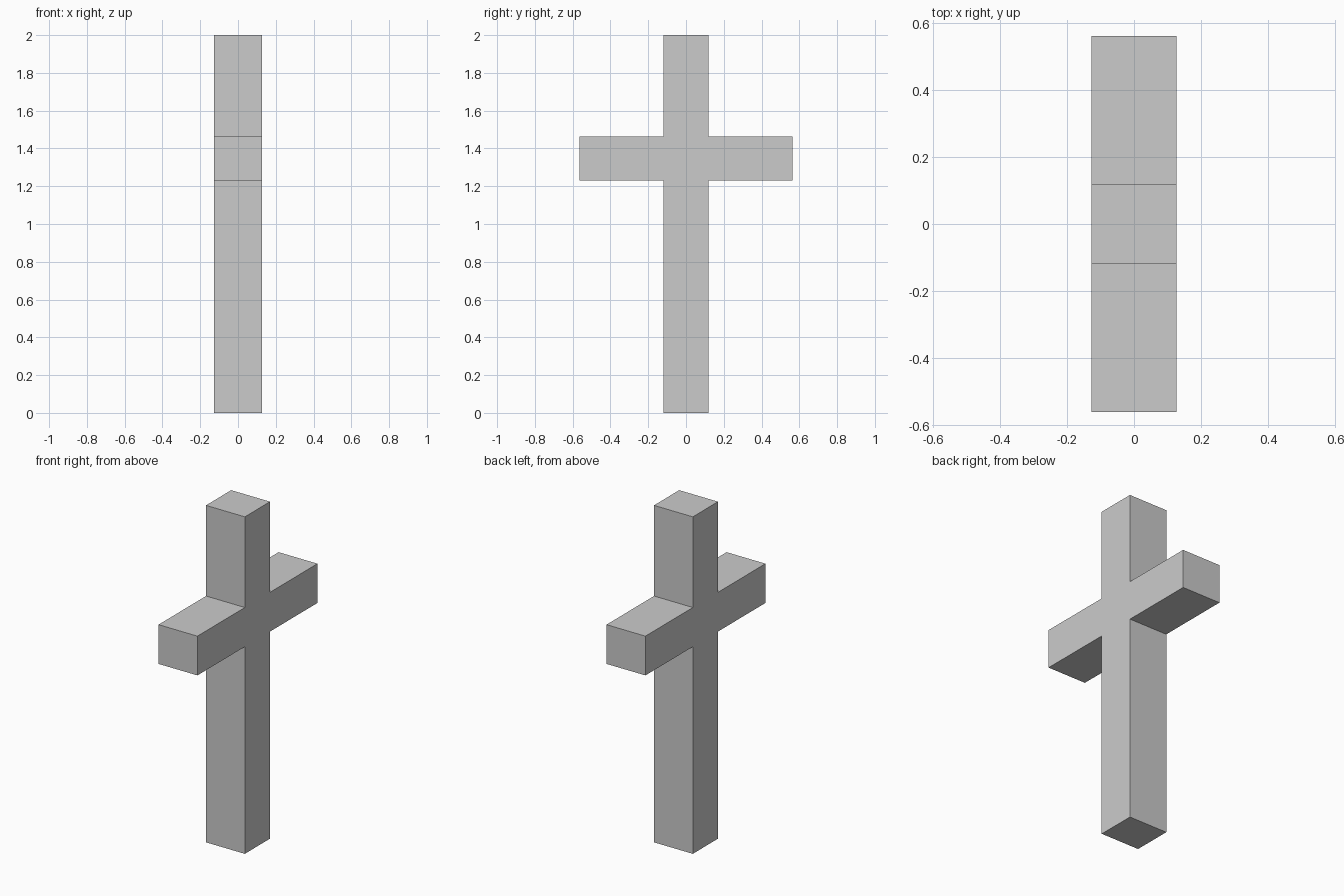
import bpy, bmesh

if "Cube" in bpy.data.objects:
    bpy.data.objects.remove(bpy.data.objects["Cube"])

DEPTH = 0.255          # thickness along x
POST, ARM = 0.118, 0.563   # half widths along y
LOW, HIGH, TOP = 1.229, 1.462, 2.0

# Cross outline in the y-z plane: one half, then mirrored
half = [(POST, 0), (POST, LOW), (ARM, LOW), (ARM, HIGH), (POST, HIGH), (POST, TOP)]
outline = half + [(-y, z) for y, z in reversed(half)]

# Extrude the outline into a solid
bm = bmesh.new()
face = bm.faces.new([bm.verts.new((-DEPTH / 2, y, z)) for y, z in outline])
ext = bmesh.ops.extrude_face_region(bm, geom=[face])
moved = [v for v in ext["geom"] if isinstance(v, bmesh.types.BMVert)]
bmesh.ops.translate(bm, verts=moved, vec=(DEPTH, 0, 0))
if not any(not e.is_manifold for e in bm.edges) is False:
    # Close the starting side if the extrusion removed it
    bmesh.ops.holes_fill(bm, edges=[e for e in bm.edges if e.is_boundary], sides=0)
bmesh.ops.recalc_face_normals(bm, faces=bm.faces[:])

mesh = bpy.data.meshes.new("cross")
bm.to_mesh(mesh)
bm.free()
bpy.context.collection.objects.link(bpy.data.objects.new("cross", mesh))
